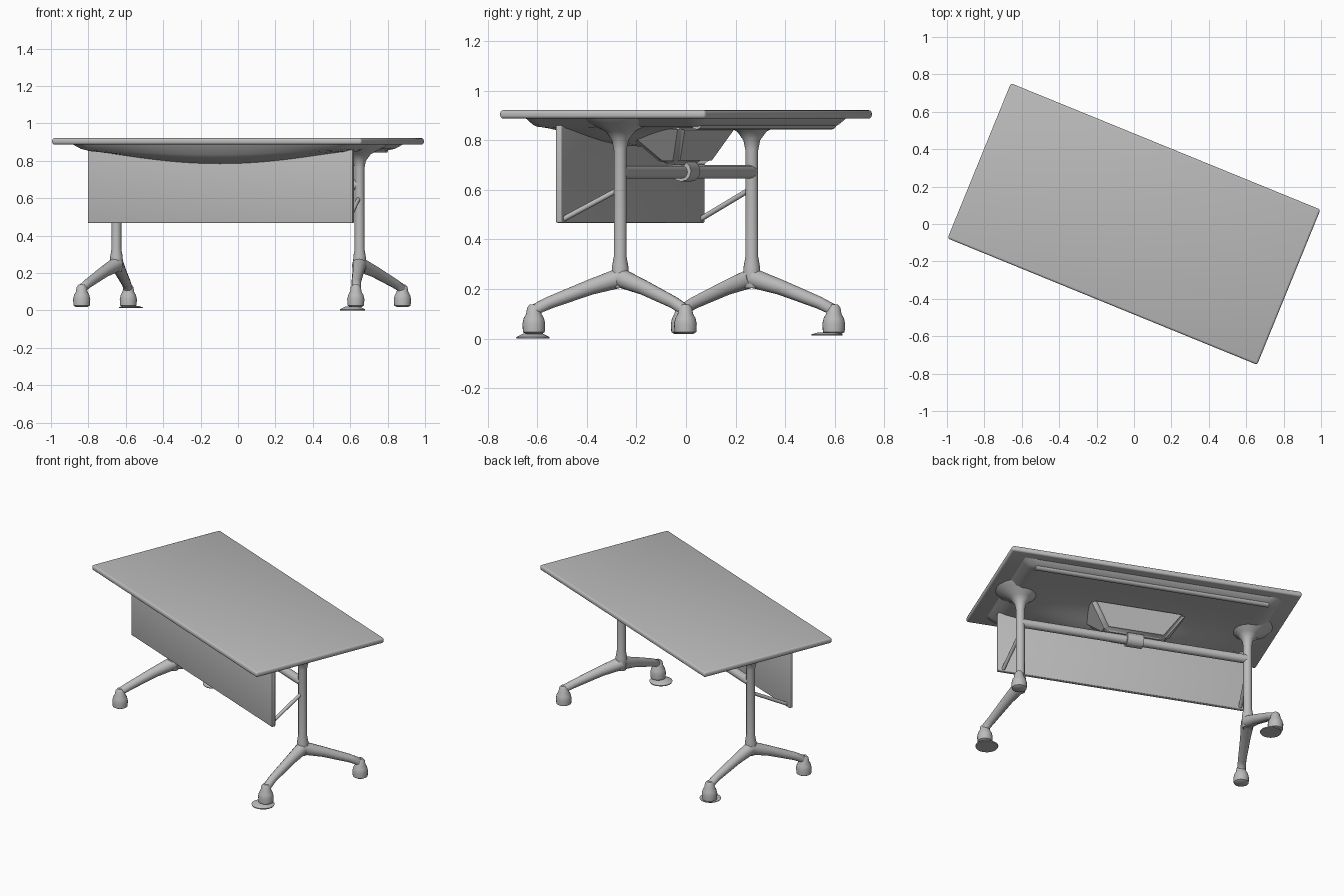
import bpy, bmesh, math
from mathutils import Matrix, Vector

cube = bpy.data.objects.get("Cube")
if cube:
    bpy.data.objects.remove(cube)

# The whole table is turned about the vertical axis
TURN = Matrix.Rotation(math.radians(-22.2), 4, 'Z')

grey = bpy.data.materials.new("plain_grey")
grey.use_nodes = True
COLOUR = (0.5, 0.5, 0.5, 1)
grey.diffuse_color = COLOUR
grey.node_tree.nodes["Principled BSDF"].inputs["Base Color"].default_value = COLOUR


def finish(obj, angle=40):
    """Colour, turn and smooth one part."""
    obj.data.materials.clear()
    obj.data.materials.append(grey)
    obj.matrix_world = TURN
    bpy.ops.object.select_all(action='DESELECT')
    obj.select_set(True)
    bpy.context.view_layer.objects.active = obj
    bpy.ops.object.shade_smooth_by_angle(angle=math.radians(angle))
    return obj


def from_bmesh(name, bm, angle=40):
    bmesh.ops.recalc_face_normals(bm, faces=bm.faces)
    mesh = bpy.data.meshes.new(name)
    bm.to_mesh(mesh)
    bm.free()
    obj = bpy.data.objects.new(name, mesh)
    bpy.context.collection.objects.link(obj)
    return finish(obj, angle)


def box(name, low, high, bevel=0.008):
    low, high = Vector(low), Vector(high)
    bm = bmesh.new()
    bmesh.ops.create_cube(bm, size=1)
    bmesh.ops.scale(bm, vec=high - low, verts=bm.verts)
    bmesh.ops.translate(bm, vec=(low + high) / 2, verts=bm.verts)
    bmesh.ops.bevel(bm, geom=bm.edges[:], offset=bevel, segments=3,
                    profile=0.5, affect='EDGES')
    return from_bmesh(name, bm)


def tube(name, points, radii):
    """Round bar through points, with its own radius at each."""
    curve = bpy.data.curves.new(name, 'CURVE')
    curve.dimensions = '3D'
    curve.bevel_depth = 1
    curve.bevel_resolution = 4
    curve.use_fill_caps = True
    spline = curve.splines.new('POLY')
    spline.points.add(len(points) - 1)
    for p, co, r in zip(spline.points, points, radii):
        p.co = (*co, 1)
        p.radius = r
    obj = bpy.data.objects.new(name, curve)
    bpy.context.collection.objects.link(obj)
    bpy.ops.object.select_all(action='DESELECT')
    obj.select_set(True)
    bpy.context.view_layer.objects.active = obj
    bpy.ops.object.convert(target='MESH')
    return finish(bpy.context.object, 60)


def lathe(name, x, y, profile, sides=20):
    """Solid of revolution from (radius, height) pairs."""
    bm = bmesh.new()
    rings = [[bm.verts.new((x + r * math.cos(2 * math.pi * i / sides),
                            y + r * math.sin(2 * math.pi * i / sides), z))
              for i in range(sides)] for r, z in profile]
    for a, b in zip(rings, rings[1:]):
        for i in range(sides):
            j = (i + 1) % sides
            bm.faces.new((a[i], a[j], b[j], b[i]))
    bm.faces.new(rings[0])
    bm.faces.new(rings[-1])
    return from_bmesh(name, bm, 50)


# Table top and the front modesty panel
box("table_top", (-0.894, -0.448, 0.887), (0.894, 0.448, 0.921), 0.012)
box("modesty_panel", (-0.765, -0.255, 0.467), (0.765, -0.23, 0.86), 0.005)

# Sagging underside, deepest behind and over the panel
bm = bmesh.new()
bmesh.ops.create_grid(bm, x_segments=40, y_segments=24, size=1)
for v in bm.verts:
    u, w = v.co.x, v.co.y
    ends = max(0, 1 - u * u)
    sides = max(0, 1 - w * w)
    shallow = 0.035 * min(1, 8 * ends) * min(1, 6 * sides)
    sag = 0.08 * ends ** 1.5 * math.exp(-((w + 0.5) / 0.45) ** 2) * min(1, 4 * sides)
    v.co = (u * 0.8, w * 0.39, 0.89 - shallow - sag)
from_bmesh("underside", bm, 60)

# Stiffening rail under the rear edge
tube("rear_rail", [(-0.72, 0.34, 0.865), (0.72, 0.34, 0.865)], [0.022, 0.022])

# Cross bar with a central tilt housing
tube("cross_bar", [(-0.7, 0, 0.672), (0.7, 0, 0.672)], [0.027, 0.027])
bm = bmesh.new()
bmesh.ops.create_cube(bm, size=1)
for v in bm.verts:
    low = v.co.z < 0
    v.co = (v.co.x * (0.36 if low else 0.6),
            v.co.y * (0.07 if low else 0.3) - (0 if low else 0.04),
            0.70 if low else 0.86)
bmesh.ops.bevel(bm, geom=bm.edges[:], offset=0.02, segments=3, affect='EDGES')
from_bmesh("tilt_housing", bm)
tube("housing_clamp", [(-0.05, 0, 0.675), (0.05, 0, 0.675)], [0.042, 0.042])

CASTER = [(0.030, 0.018), (0.044, 0.026), (0.046, 0.060), (0.041, 0.082),
          (0.031, 0.100), (0.027, 0.125), (0.016, 0.138)]

for side, s, foot_x in (("right", -1, 0.768), ("left", 1, 0.815)):
    x = s * 0.702
    # Column flaring into the table top
    lathe(side + "_column", x, 0,
          [(0.028, 0.205), (0.036, 0.24), (0.033, 0.29), (0.026, 0.33),
           (0.026, 0.76), (0.034, 0.80), (0.06, 0.835), (0.13, 0.87), (0.15, 0.89)])
    # Thin brace to the panel
    tube(side + "_brace", [(x, -0.01, 0.6), (x + s * 0.03, -0.235, 0.482)],
         [0.011, 0.011])
    # Splayed legs and casters
    for end, t in (("front", -1), ("rear", 1)):
        fx, fy = s * foot_x, t * 0.33
        tube(f"{side}_{end}_leg",
             [(x, 0, 0.245), (x + (fx - x) * 0.35, fy * 0.35, 0.207),
              (x + (fx - x) * 0.8, fy * 0.82, 0.145), (fx, fy * 0.98, 0.118),
              (fx, fy, 0.09)],
             [0.040, 0.031, 0.025, 0.025, 0.024])
        lathe(f"{side}_{end}_caster", fx, fy, CASTER)

# Thin floor pads under two of the casters
lathe("left_front_pad", 0.80, -0.34, [(0.066, 0.0), (0.068, 0.006), (0.04, 0.02)])
lathe("right_rear_pad", -0.745, 0.31, [(0.062, 0.012), (0.064, 0.017), (0.04, 0.024)])
